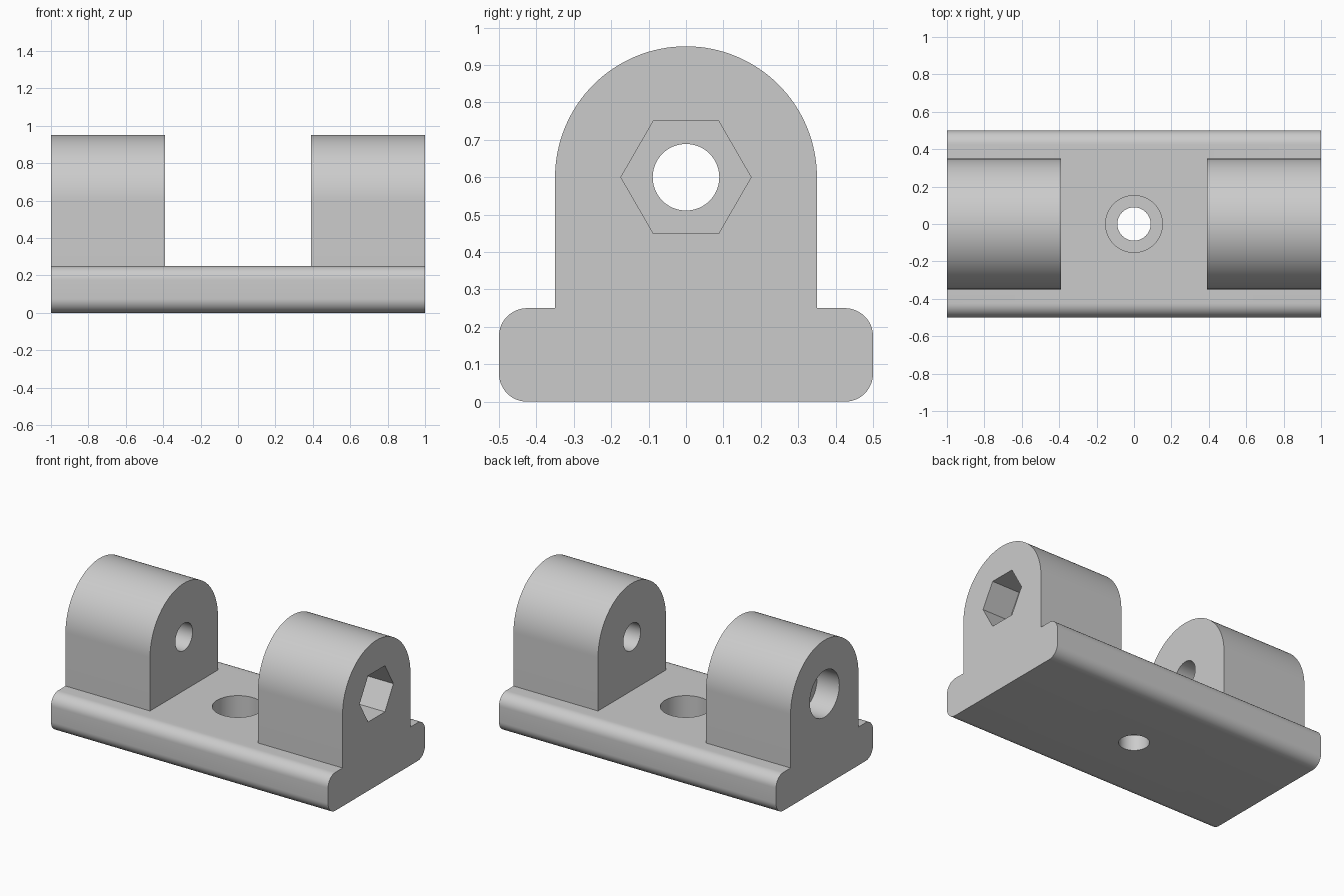
import bpy, bmesh, math
from mathutils import Matrix, Vector

if "Cube" in bpy.data.objects:
    bpy.data.objects.remove(bpy.data.objects["Cube"])

HALF_LEN, HALF_DEPTH, BASE_TOP = 1.0, 0.5, 0.25
FILLET, POST_R, AXIS_Z, GAP = 0.075, 0.35, 0.6, 0.39
BORE_R, HEAD_R, NUT_R = 0.089, 0.152, 0.174

grey = bpy.data.materials.new("plain grey")
grey.use_nodes = True
colour = (0.6, 0.6, 0.6, 1)
grey.diffuse_color = colour
grey.node_tree.nodes["Principled BSDF"].inputs["Base Color"].default_value = colour


def make_object(name, bm):
    bmesh.ops.recalc_face_normals(bm, faces=bm.faces)
    mesh = bpy.data.meshes.new(name)
    bm.to_mesh(mesh)
    bm.free()
    mesh.materials.append(grey)
    obj = bpy.data.objects.new(name, mesh)
    bpy.context.collection.objects.link(obj)
    return obj


def arc(cy, cz, r, start, end, steps):
    angles = [math.radians(start + (end - start) * i / steps) for i in range(steps + 1)]
    return [(cy + r * math.cos(a), cz + r * math.sin(a)) for a in angles]


def cylinder(name, start, end, radius, sides):
    """Prism between two points, with a corner on +y when it lies along x."""
    start, end = Vector(start), Vector(end)
    axis = end - start
    bm = bmesh.new()
    spin = Matrix.Rotation(math.pi / 2, 4, 'Z')
    bmesh.ops.create_cone(bm, cap_ends=True, segments=sides, radius1=radius,
                          radius2=radius, depth=axis.length, matrix=spin)
    if abs(axis.x) > 0:
        # first corner is on either x or y after spin, so find and align it
        corner = max(bm.verts, key=lambda v: abs(v.co.y))
        turn = math.pi / 2 - math.atan2(corner.co.y, corner.co.x)
        tilt = Matrix.Rotation(math.pi / 2, 4, 'Y') @ Matrix.Rotation(turn, 4, 'Z')
        bmesh.ops.transform(bm, matrix=tilt, verts=bm.verts)
    bmesh.ops.translate(bm, vec=(start + end) / 2, verts=bm.verts)
    return make_object(name, bm)


# Bracket body: rounded base and arched upright in one profile
side = arc(HALF_DEPTH - FILLET, FILLET, FILLET, -90, 0, 12)
side += arc(HALF_DEPTH - FILLET, BASE_TOP - FILLET, FILLET, 0, 90, 12)
side += [(POST_R, BASE_TOP)] + arc(0, AXIS_Z, POST_R, 0, 90, 32)
profile = side + [(-y, z) for y, z in reversed(side[:-1])]
bm = bmesh.new()
face = bm.faces.new([bm.verts.new((-HALF_LEN, y, z)) for y, z in profile])
extruded = bmesh.ops.extrude_face_region(bm, geom=[face])["geom"]
bmesh.ops.translate(bm, vec=(2 * HALF_LEN, 0, 0),
                    verts=[v for v in extruded if isinstance(v, bmesh.types.BMVert)])
bracket = make_object("bracket", bm)

# Gap between the two uprights
bm = bmesh.new()
bmesh.ops.create_cube(bm, size=1, matrix=Matrix.Translation((0, 0, BASE_TOP + 0.5))
                      @ Matrix.Diagonal((2 * GAP, 0.8, 1, 1)))
cutters = [make_object("gap_cutter", bm)]

# Bores, screw head recesses and nut pocket
cutters += [
    cylinder("cross_bore_cutter", (-1.2, 0, AXIS_Z), (1.2, 0, AXIS_Z), BORE_R, 64),
    cylinder("nut_pocket_cutter", (0.8, 0, AXIS_Z), (1.2, 0, AXIS_Z), NUT_R, 6),
    cylinder("head_recess_cutter", (-1.2, 0, AXIS_Z), (-0.84, 0, AXIS_Z), HEAD_R, 64),
    cylinder("base_bore_cutter", (0, 0, -0.2), (0, 0, 0.5), BORE_R, 64),
    cylinder("base_recess_cutter", (0, 0, 0.1), (0, 0, 0.5), HEAD_R, 64),
]

bpy.ops.object.select_all(action='DESELECT')
bpy.context.view_layer.objects.active = bracket
bracket.select_set(True)
for cutter in cutters:
    cutter.hide_render = True
    cut = bracket.modifiers.new(cutter.name, 'BOOLEAN')
    cut.operation, cut.solver, cut.object = 'DIFFERENCE', 'EXACT', cutter
    bpy.ops.object.modifier_apply(modifier=cut.name)
    bpy.data.objects.remove(cutter)

bpy.ops.object.shade_smooth_by_angle(angle=math.radians(30))
